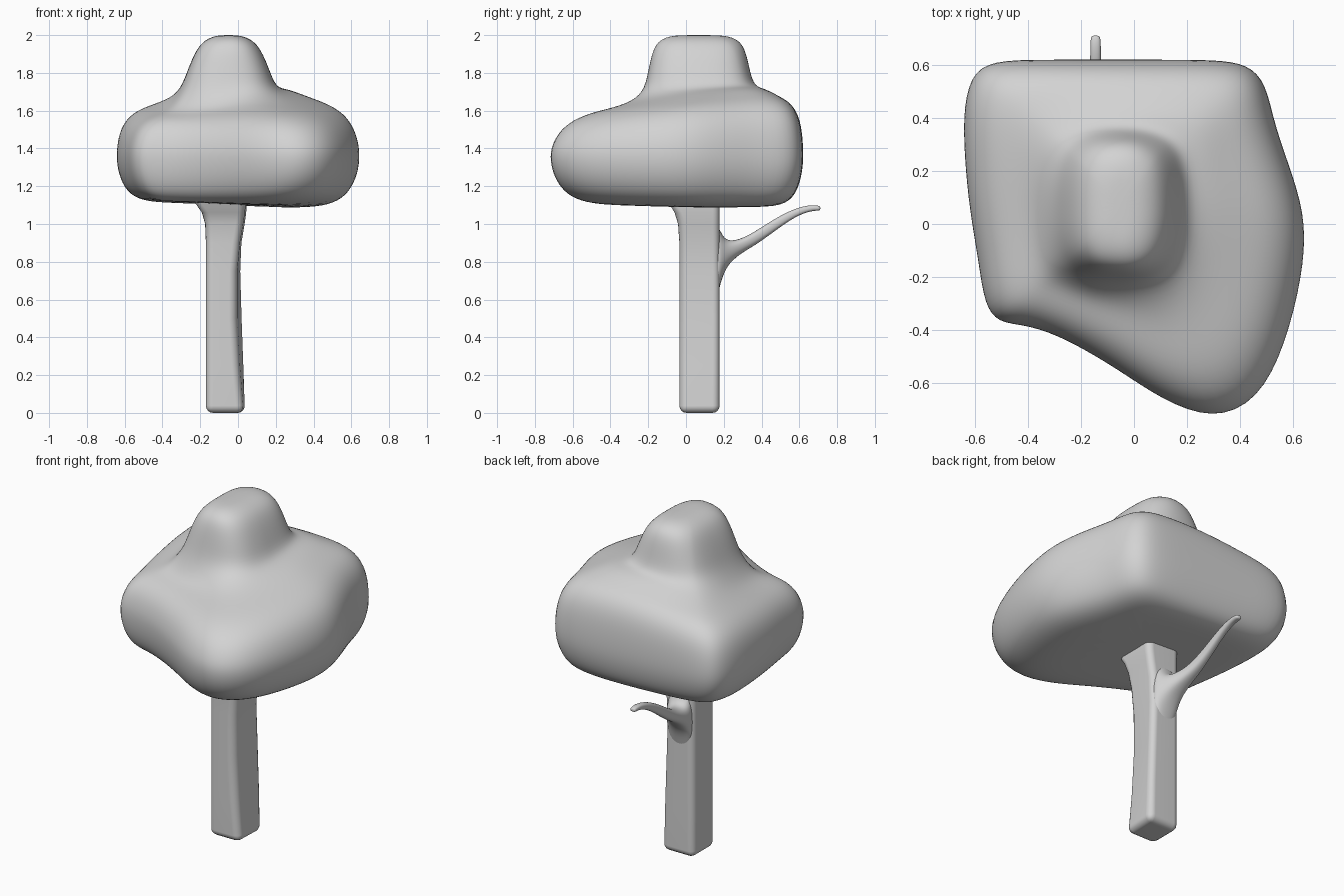
import bpy, bmesh, math

cube = bpy.data.objects.get("Cube")
if cube:
    bpy.data.objects.remove(cube)

grey = bpy.data.materials.new("plain_grey")
grey.use_nodes = True
grey.diffuse_color = (0.65, 0.65, 0.65, 1)
grey.node_tree.nodes["Principled BSDF"].inputs["Base Color"].default_value = (0.65, 0.65, 0.65, 1)


def loft(name, rings):
    """Skin a list of equal-length closed rings and cap both ends."""
    bm = bmesh.new()
    rows = [[bm.verts.new(p) for p in ring] for ring in rings]
    n = len(rows[0])
    for a, b in zip(rows, rows[1:]):
        for i in range(n):
            j = (i + 1) % n
            bm.faces.new((a[i], a[j], b[j], b[i]))
    bm.faces.new(rows[0])
    bm.faces.new(rows[-1])
    bmesh.ops.recalc_face_normals(bm, faces=bm.faces[:])
    for f in bm.faces:
        f.smooth = True
    mesh = bpy.data.meshes.new(name)
    bm.to_mesh(mesh)
    bm.free()
    mesh.materials.append(grey)
    obj = bpy.data.objects.new(name, mesh)
    bpy.context.collection.objects.link(obj)
    return obj


def subdivide(obj, levels):
    mod = obj.modifiers.new("smooth", "SUBSURF")
    mod.levels = mod.render_levels = levels


# Canopy: lopsided rim outline, blended inward to a rounded knob
CX, CY, MID = -0.05, 0.07, 1.36
rim = [(-0.5, 0.62), (-0.3, 0.62), (-0.1, 0.62), (0.1, 0.62), (0.3, 0.62),
       (0.43, 0.605), (0.5, 0.53), (0.53, 0.37), (0.605, 0.17), (0.65, 0),
       (0.635, -0.2), (0.57, -0.46), (0.47, -0.665), (0.3, -0.743), (0.1, -0.66),
       (-0.05, -0.555), (-0.25, -0.435), (-0.4, -0.38), (-0.515, -0.375),
       (-0.565, -0.3), (-0.585, -0.15), (-0.62, 0.05), (-0.64, 0.25),
       (-0.645, 0.45), (-0.605, 0.585)]


def knob_point(p, a, b):
    ang = math.atan2(p[1] - CY, p[0] - CX)
    c, s = math.cos(ang), math.sin(ang)
    r = (abs(c / a) ** 3 + abs(s / b) ** 3) ** (-1 / 3)
    return CX + r * c, CY + r * s, c, s


rings = []
for z, a, b in [(2.0, 0.025, 0.09), (1.995, 0.08, 0.165), (1.965, 0.14, 0.225),
                (1.9, 0.183, 0.253), (1.8, 0.222, 0.272)]:
    rings.append([(*knob_point(p, a, b)[:2], z) for p in rim])

# (distance from knob foot to rim, height relative to the shoulder)
profile = [(0, 1.3), (0.22, 1.1), (0.5, 0.97), (0.72, 0.84), (0.89, 0.61),
           (0.98, 0.3), (1.01, 0), (0.98, -0.35), (0.89, -0.67), (0.75, -0.88),
           (0.5, -1), (0, -1)]
for t, h in profile:
    ring = []
    for p in rim:
        kx, ky, c, s = knob_point(p, 0.255, 0.295)
        if h > 0:
            top = 0.275 + 0.03 * c + 0.045 * s
            z = MID + top * (h ** (0.9 - 0.2 * s) if h < 1 else h)
            if t == 0:
                z = 1.715 + 0.015 * s
        else:
            z = MID + (0.257 + 0.016 * c + 0.004 * s) * h
        ring.append((kx + (p[0] - kx) * t, ky + (p[1] - ky) * t, z))
    rings.append(ring)
subdivide(loft("canopy", rings), 2)

# Trunk: squarish post, its front right corner flared where it meets the canopy
trunk_rings = []
for z, front_left, front_x, back_x, front_y in [
        (0, -0.17, 0.03, 0.037, -0.035), (0.25, -0.17, 0.005, 0.033, -0.035),
        (0.5, -0.17, -0.01, 0.025, -0.035), (0.75, -0.17, -0.008, 0.016, -0.035),
        (0.9, -0.17, 0.008, 0.02, -0.035), (1.0, -0.175, 0.025, 0.037, -0.042),
        (1.06, -0.195, 0.035, 0.045, -0.06), (1.11, -0.235, 0.04, 0.047, -0.09),
        (1.2, -0.26, 0.04, 0.047, -0.11)]:
    trunk_rings.append([(front_left, front_y, z), (front_x, front_y, z),
                        (back_x, 0.178, z), (-0.17, 0.178, z)])
trunk = loft("trunk", trunk_rings)
bevel = trunk.modifiers.new("round_edges", "BEVEL")
bevel.width = 0.038
bevel.segments = 4
bevel.limit_method = "ANGLE"
bevel.angle_limit = math.radians(45)
trunk.modifiers.new("even_shading", "WEIGHTED_NORMAL")


def squared(v):
    return math.copysign(abs(v) ** 0.6, v) if abs(v) > 0.01 else 0


# Branch: grows from the full width of the trunk, sweeps back and up, droops at the tip
branch_rings = []
for y, low, high, x, half in [
        (0.13, 0.5, 1.04, -0.075, 0.08), (0.176, 0.65, 0.985, -0.078, 0.082),
        (0.194, 0.725, 0.935, -0.085, 0.078), (0.23, 0.795, 0.908, -0.1, 0.064),
        (0.3, 0.85, 0.924, -0.123, 0.043),
        (0.38, 0.895, 0.97, -0.138, 0.031), (0.48, 0.97, 1.035, -0.145, 0.024),
        (0.58, 1.04, 1.085, -0.145, 0.021), (0.66, 1.069, 1.102, -0.145, 0.02),
        (0.7, 1.07, 1.098, -0.145, 0.019), (0.712, 1.074, 1.092, -0.145, 0.014)]:
    zc, hz = (low + high) / 2, (high - low) / 2
    branch_rings.append([(x + half * 1.06 * squared(math.cos(k * math.pi / 4)),
                          y, zc + hz * 1.04 * squared(math.sin(k * math.pi / 4)))
                         for k in range(8)])
subdivide(loft("branch", branch_rings), 2)
